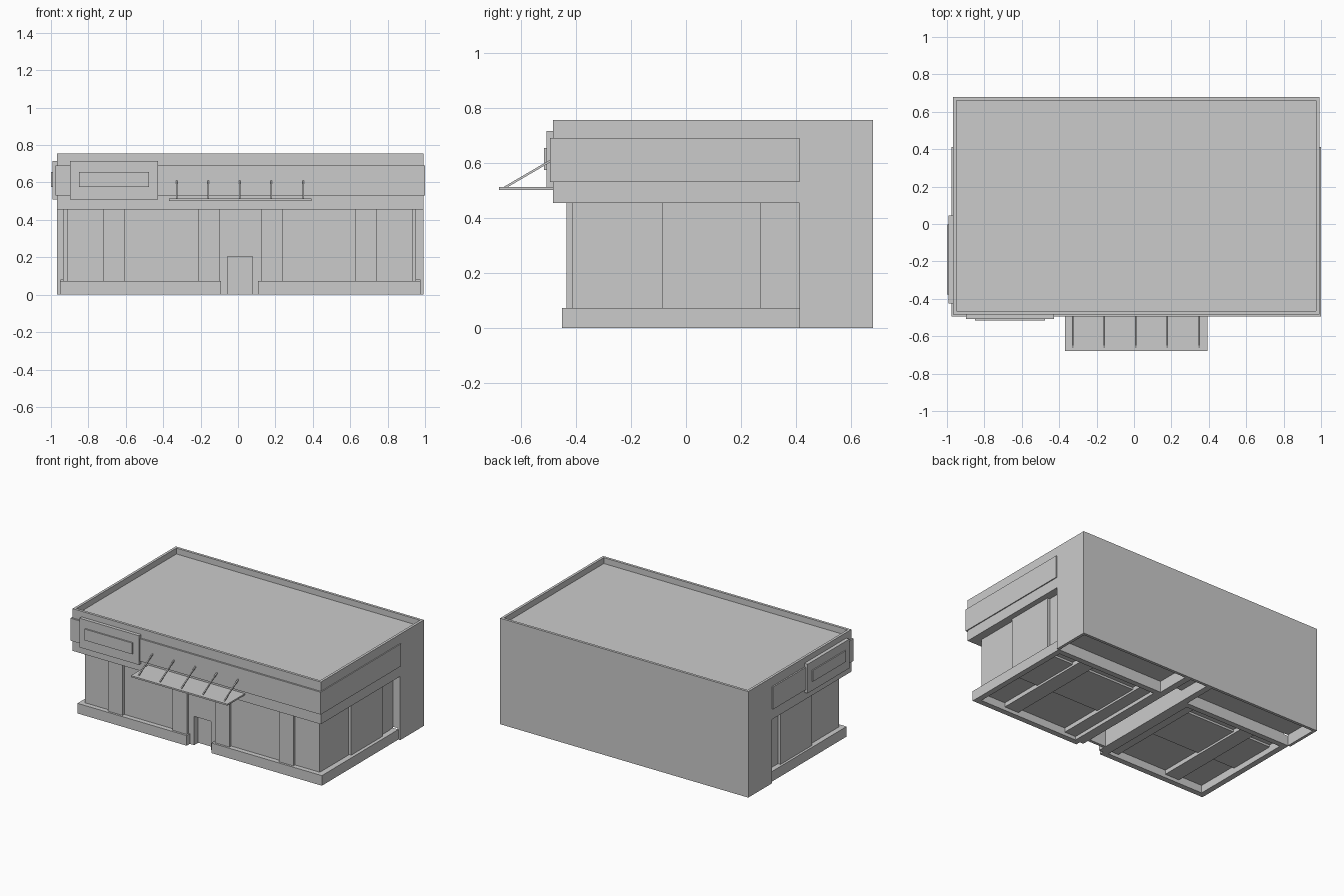
import bpy, bmesh
from mathutils import Vector

cube = bpy.data.objects.get("Cube")
if cube:
    bpy.data.objects.remove(cube, do_unlink=True)

# Single plain grey
GREY = (0.6, 0.6, 0.6, 1)
mat = bpy.data.materials.new("plain grey")
mat.use_nodes = True
mat.diffuse_color = GREY
bsdf = mat.node_tree.nodes["Principled BSDF"]
bsdf.inputs["Base Color"].default_value = GREY
bsdf.inputs["Roughness"].default_value = 0.8


def box(name, x, y, z, edit=None):
    """Axis-aligned box from (min, max) ranges, with an optional bmesh edit."""
    bm = bmesh.new()
    bmesh.ops.create_cube(bm, size=1)
    for v in bm.verts:
        v.co = Vector([r[0] if c < 0 else r[1] for c, r in zip(v.co, (x, y, z))])
    if edit:
        edit(bm)
    mesh = bpy.data.meshes.new(name)
    bm.to_mesh(mesh)
    bm.free()
    mesh.materials.append(mat)
    obj = bpy.data.objects.new(name, mesh)
    bpy.context.collection.objects.link(obj)
    return obj


def sink_roof(bm):
    """Leave a parapet rim around a lowered roof deck."""
    bm.normal_update()
    top = max(bm.faces, key=lambda f: f.calc_center_median().z)
    bmesh.ops.inset_region(bm, faces=[top], thickness=0.026)
    deck = bmesh.ops.extrude_discrete_faces(bm, faces=[top])["faces"][0]
    bmesh.ops.translate(bm, verts=deck.verts, vec=(0, 0, -0.042))


# Overall extents
X0, X1 = -0.967, 0.992
REAR, BACK = 0.412, 0.679
EAVE, TOP = 0.455, 0.756

# Upper storey with parapet, and the rear block
box("upper_storey", (X0, X1), (-0.483, BACK), (EAVE, TOP), sink_roof)
box("rear_block", (X0, X1), (REAR, BACK), (0.08, EAVE))
box("rear_skirt_back", (X0, X1), (BACK - 0.02, BACK), (0, 0.08))
box("rear_skirt_right", (X0, X0 + 0.02), (REAR, BACK), (0, 0.08))
box("rear_skirt_left", (X1 - 0.02, X1), (REAR, BACK), (0, 0.08))

# Fascia band around the front and sides
box("fascia_band", (-0.977, 0.999), (-0.495, REAR), (0.53, 0.69))

# Recessed window walls either side of the doorway
DOOR0, DOOR1, DOOR_TOP = -0.055, 0.077, 0.205
box("window_wall_right", (-0.915, DOOR0), (-0.415, REAR), (0.055, EAVE))
box("window_wall_left", (DOOR1, 0.933), (-0.415, REAR), (0.055, EAVE))
box("entry_lintel", (DOOR0, DOOR1), (-0.415, REAR), (DOOR_TOP, EAVE))
box("door_panel", (DOOR0, DOOR1), (-0.37, -0.35), (0, DOOR_TOP))
for side, x in (("right", (-0.1, DOOR0)), ("left", (DOOR1, 0.123))):
    box("entry_jamb_" + side, x, (-0.415, BACK - 0.02), (0, EAVE))

# Wide pilasters standing proud of the window walls
for i, x in enumerate((-0.721, -0.213, 0.123, 0.627)):
    box(f"front_pilaster_{i + 1}", (x, x + 0.114), (-0.435, REAR), (0.025, EAVE))
box("side_pilaster_right", (-0.935, DOOR0), (-0.085, 0.27), (0.04, EAVE))
box("side_pilaster_left", (DOOR1, 0.953), (-0.085, 0.27), (0.04, EAVE))

# Hollow plinths on both sides of the entrance
W = 0.04
FRONT, PLINTH = -0.45, 0.072
for side, a, b in (("right", -0.952, -0.09), ("left", 0.107, 0.977)):
    name = "plinth_" + side
    box(name + "_front", (a, b), (FRONT, FRONT + W), (0, PLINTH))
    box(name + "_rear", (a, b), (REAR - W, REAR), (0, PLINTH))
    box(name + "_end_a", (a, a + W), (FRONT, REAR), (0, PLINTH))
    box(name + "_end_b", (b - W, b), (FRONT, REAR), (0, PLINTH))

# Sign boards with raised blank plates
SIGN_Z, PLATE_Z = (0.508, 0.716), (0.575, 0.655)
box("front_sign_board", (-0.897, -0.427), (-0.507, -0.48), SIGN_Z)
box("front_sign_plate", (-0.85, -0.475), (-0.517, -0.506), PLATE_Z)
box("side_sign_board", (-0.992, -0.96), (-0.425, 0.045), SIGN_Z)
box("side_sign_plate", (-1.0, -0.991), (-0.378, -0.002), PLATE_Z)

# Entrance canopy hung from five sloping rods
box("canopy", (-0.37, 0.392), (-0.679, -0.48), (0.502, 0.513))
low, high = Vector((0, -0.66, 0.51)), Vector((0, -0.485, 0.612))
for i in range(5):
    rod = box(f"canopy_rod_{i + 1}", (-0.004, 0.004), (-0.004, 0.004),
              (0, (high - low).length))
    rod.location = low + Vector((-0.328 + i * 0.169, 0, 0))
    rod.rotation_euler = (high - low).to_track_quat("Z", "X").to_euler()
